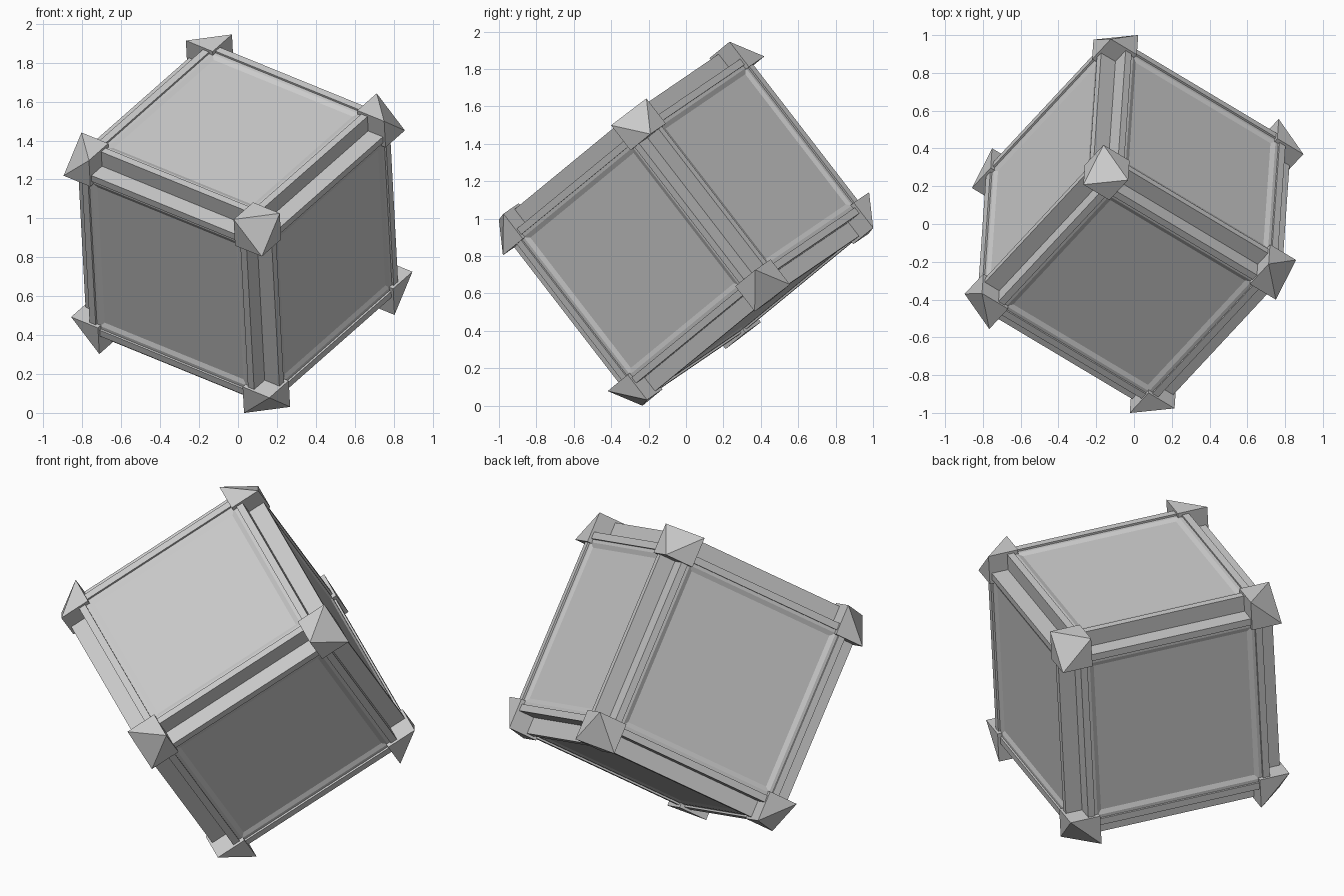
import bpy, bmesh
from mathutils import Matrix, Vector

if "Cube" in bpy.data.objects:
    bpy.data.objects.remove(bpy.data.objects["Cube"])

# Side profile from the notched box edge inward: (half width, height)
EDGE = 0.522
RAIL = [(EDGE, EDGE), (EDGE, 0.615), (0.483, 0.615), (0.483, 0.604)]
PANEL = [(0.483, 0.604), (0.465, 0.604), (0.440, 0.594)]
CAP, CAP_IN = 0.629, 0.459   # corner cap extents

# Tilted pose of the whole box, standing on one corner
E1 = Vector((0.810, -0.484, -0.330)).normalized()
E2 = Vector((-0.584, -0.627, -0.515))
E2 = (E2 - E1 * E2.dot(E1)).normalized()
E3 = E1.cross(E2)
POSE = Matrix.Translation((0, 0, 0.9725)) @ Matrix((E1, E2, E3)).transposed().to_4x4()

grey = bpy.data.materials.new("stone grey")
grey.diffuse_color = (0.6, 0.6, 0.6, 1)
grey.use_nodes = True
grey.node_tree.nodes["Principled BSDF"].inputs["Base Color"].default_value = grey.diffuse_color


def finish(name, bm):
    bm.transform(POSE)
    mesh = bpy.data.meshes.new(name)
    bm.to_mesh(mesh)
    bm.free()
    mesh.materials.append(grey)
    bpy.context.collection.objects.link(bpy.data.objects.new(name, mesh))


def square_steps(bm, profile, turn, fill):
    """Nested square loops following a profile on one side of the box."""
    loops = [[bm.verts.new(turn @ Vector((x * half, y * half, z)))
              for x, y in ((-1, -1), (1, -1), (1, 1), (-1, 1))]
             for half, z in profile]
    for a, b in zip(loops, loops[1:]):
        for i in range(4):
            j = (i + 1) % 4
            bm.faces.new((a[i], a[j], b[j], b[i]))
    if fill:
        bm.faces.new(loops[-1])


# Raised rails and bevelled recessed panels on all six sides
sides = [Vector(v) for v in ((1, 0, 0), (-1, 0, 0), (0, 1, 0),
                             (0, -1, 0), (0, 0, 1), (0, 0, -1))]
for name, profile, fill in (("edge_rails", RAIL, False), ("side_panels", PANEL, True)):
    bm = bmesh.new()
    for side in sides:
        turn = side.to_track_quat('Z', 'Y').to_matrix()
        square_steps(bm, profile, turn, fill)
    finish(name, bm)

# Corner caps: small cubes with the outer corner cut off flat
bm = bmesh.new()
for sx in (-1, 1):
    for sy in (-1, 1):
        for sz in (-1, 1):
            points = [bm.verts.new((sx * x, sy * y, sz * z))
                      for x in (CAP_IN, CAP) for y in (CAP_IN, CAP)
                      for z in (CAP_IN, CAP) if (x, y, z) != (CAP, CAP, CAP)]
            bmesh.ops.convex_hull(bm, input=points)
bmesh.ops.dissolve_limit(bm, angle_limit=0.01, verts=bm.verts[:], edges=bm.edges[:])
bmesh.ops.recalc_face_normals(bm, faces=bm.faces[:])
finish("corner_caps", bm)
